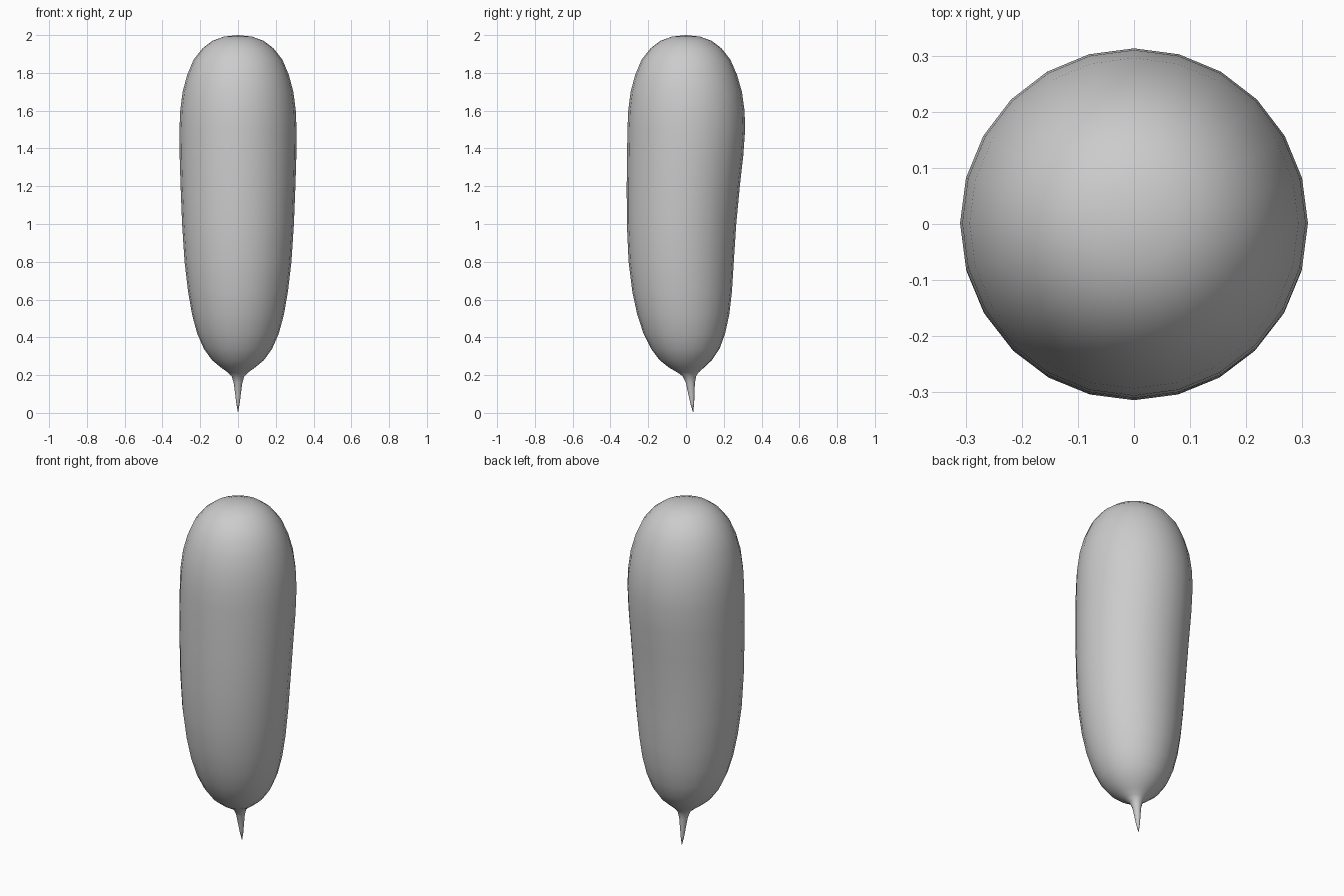
import bpy, bmesh, math

SIDES = 24
# Rings of the body and its stalk: height, half width in x, y min, y max
RINGS = [
    (1.992, 0.075, -0.075, 0.075),
    (1.97, 0.135, -0.135, 0.135),
    (1.93, 0.188, -0.188, 0.188),
    (1.87, 0.235, -0.235, 0.235),
    (1.79, 0.269, -0.269, 0.270),
    (1.70, 0.293, -0.293, 0.296),
    (1.60, 0.306, -0.306, 0.310),
    (1.50, 0.310, -0.310, 0.313),
    (1.36, 0.309, -0.312, 0.303),
    (1.20, 0.304, -0.314, 0.285),
    (1.00, 0.296, -0.313, 0.266),
    (0.80, 0.283, -0.304, 0.253),
    (0.64, 0.264, -0.284, 0.243),
    (0.52, 0.243, -0.258, 0.229),
    (0.42, 0.216, -0.225, 0.207),
    (0.34, 0.181, -0.185, 0.178),
    (0.28, 0.138, -0.140, 0.138),
    (0.24, 0.090, -0.090, 0.096),
    (0.215, 0.055, -0.047, 0.067),
    (0.195, 0.034, -0.018, 0.054),
    (0.16, 0.023, -0.001, 0.047),
    (0.10, 0.015, 0.012, 0.045),
    (0.05, 0.009, 0.023, 0.043),
]

bm = bmesh.new()
loops = []
for z, rx, y0, y1 in RINGS:
    cy, ry = (y0 + y1) / 2, (y1 - y0) / 2
    loops.append([bm.verts.new((rx * math.cos(a), cy + ry * math.sin(a), z))
                  for a in (2 * math.pi * i / SIDES for i in range(SIDES))])

# Skin between rings, closed by a pole on top and the stalk tip below
top = bm.verts.new((0, 0, 2.0))
tip = bm.verts.new((0, 0.038, 0.0))
for i in range(SIDES):
    j = (i + 1) % SIDES
    for a, b in zip(loops, loops[1:]):
        bm.faces.new((a[i], b[i], b[j], a[j]))
    bm.faces.new((top, loops[0][i], loops[0][j]))
    bm.faces.new((tip, loops[-1][j], loops[-1][i]))
bmesh.ops.recalc_face_normals(bm, faces=bm.faces)
for f in bm.faces:
    f.smooth = True

mesh = bpy.data.meshes.new("sausage_body")
bm.to_mesh(mesh)
bm.free()
bpy.context.collection.objects.link(bpy.data.objects.new("sausage_body", mesh))
